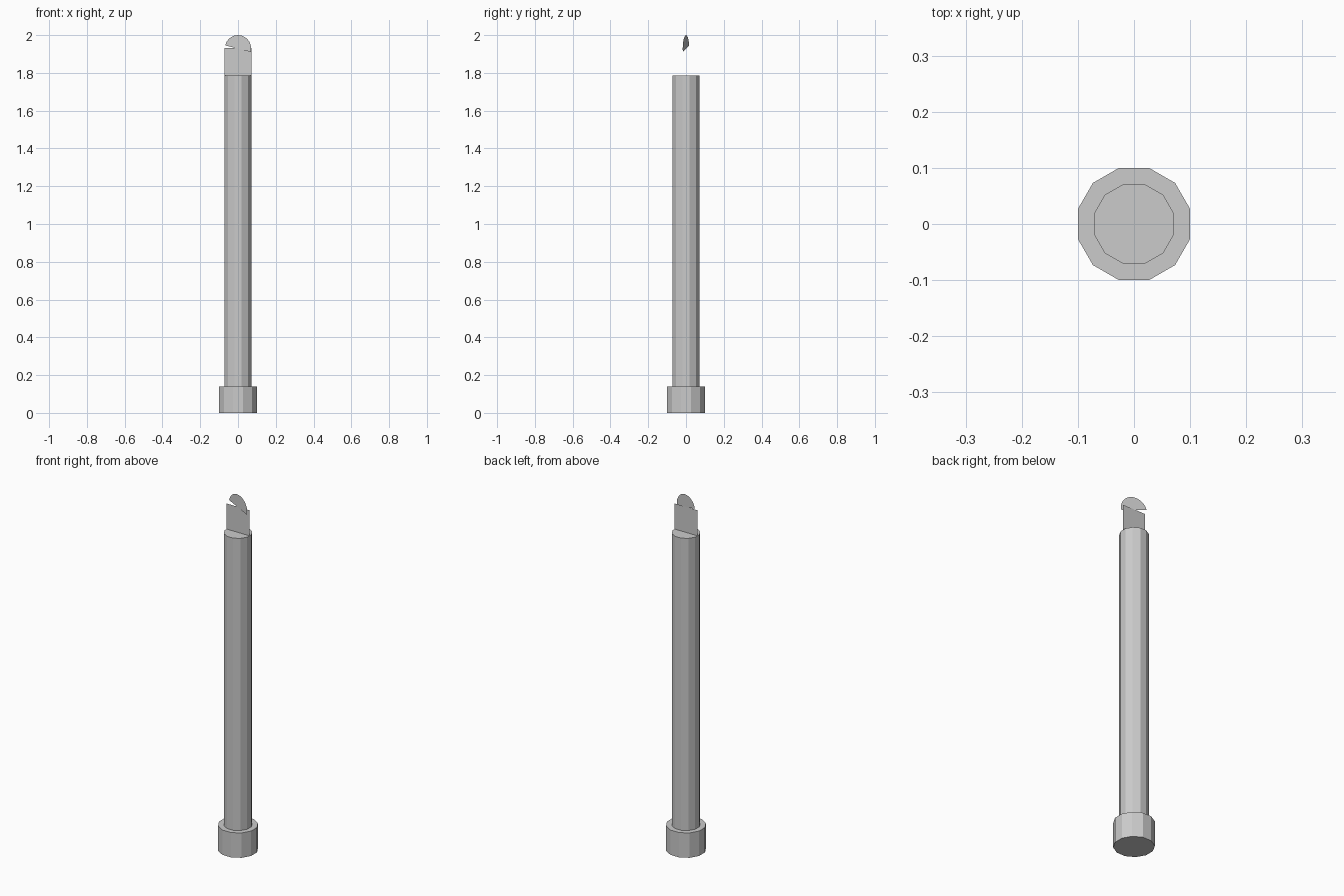
import bpy, bmesh
from math import cos, sin, pi, radians
from mathutils import Matrix

default = bpy.data.objects.get("Cube")
if default:
    bpy.data.objects.remove(default, do_unlink=True)

GREY = (0.6, 0.6, 0.6, 1)
mat = bpy.data.materials.new("plain grey")
mat.use_nodes = True
mat.diffuse_color = GREY
mat.node_tree.nodes["Principled BSDF"].inputs["Base Color"].default_value = GREY


def add_object(name, bm):
    mesh = bpy.data.meshes.new(name)
    bm.to_mesh(mesh)
    bm.free()
    mesh.materials.append(mat)
    obj = bpy.data.objects.new(name, mesh)
    bpy.context.collection.objects.link(obj)
    return obj


def prism(name, apothem, z0, z1, sides=12):
    """Closed upright prism with flat sides facing the axes."""
    bm = bmesh.new()
    r = apothem / cos(pi / sides)
    place = Matrix.Translation((0, 0, (z0 + z1) / 2)) @ Matrix.Rotation(pi / sides, 4, 'Z')
    bmesh.ops.create_cone(bm, cap_ends=True, segments=sides, radius1=r, radius2=r,
                          depth=z1 - z0, matrix=place)
    return add_object(name, bm)


def sheet(name, outline):
    """Thin upright sheet from an (x, z) outline."""
    bm = bmesh.new()
    bm.faces.new([bm.verts.new((x, 0, z)) for x, z in outline])
    return add_object(name, bm)


# Wide foot and long shaft
prism("base_collar", 0.1, 0, 0.14)
prism("shaft", 0.071, 0.14, 1.787)

# Flat blade standing on the shaft
W = 0.072
sheet("blade_plate", [(-W, 1.787), (W, 1.787), (W, 1.931), (-W, 1.931)])

# Half-round tip, tilted and twisted against the blade
STEPS = 12
tip = sheet("half_round_tip", [(W * cos(pi * i / STEPS), W * sin(pi * i / STEPS))
                               for i in range(STEPS + 1)])
tip.location.z = 2 - W
tip.rotation_euler = (0, radians(14), radians(-14))
